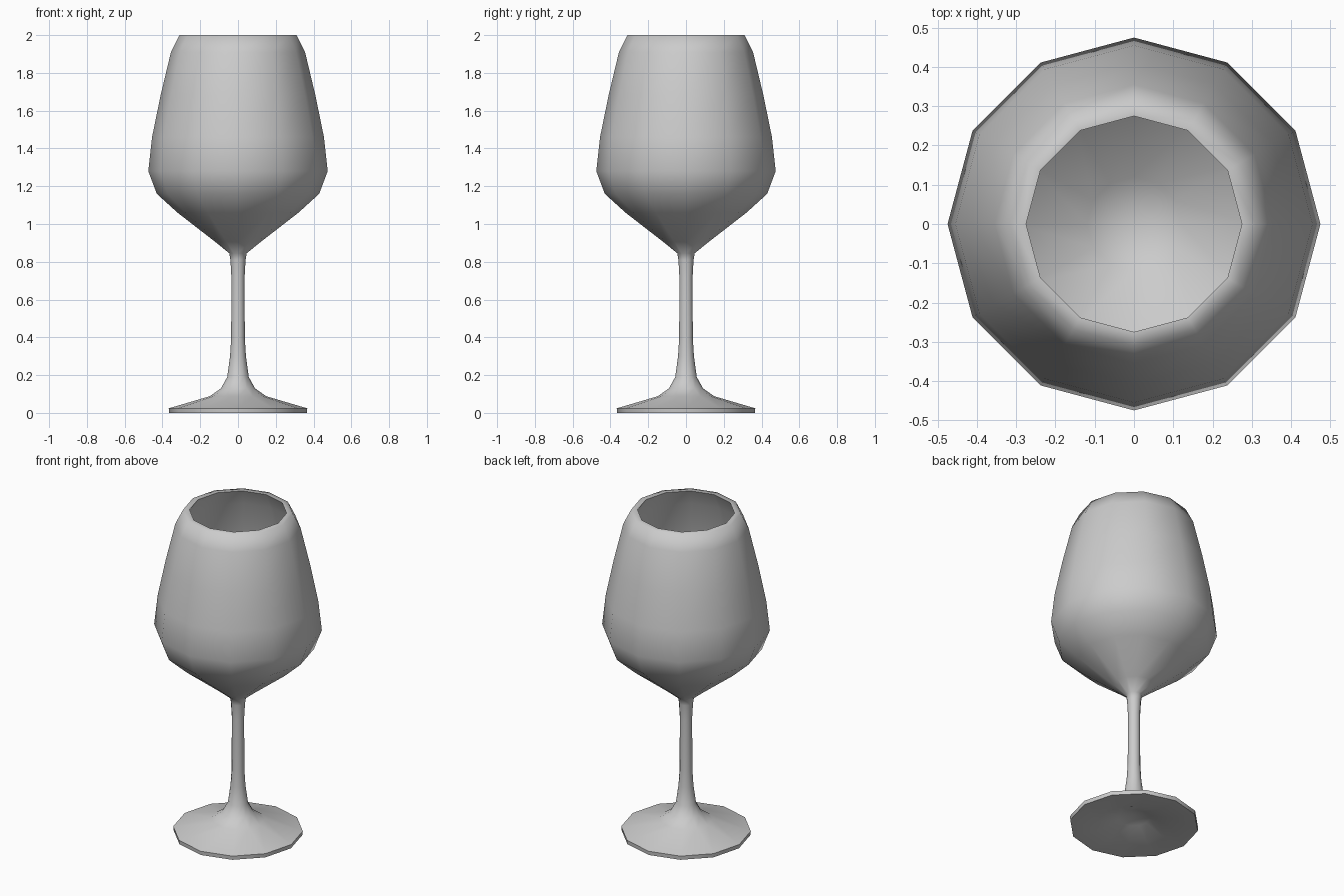
import bpy, bmesh, math

if "Cube" in bpy.data.objects:
    bpy.data.objects.remove(bpy.data.objects["Cube"])

SIDES = 12

# Closed profile (radius, height): underside, foot, stem, outer bowl, rim, inner bowl
profile = [
    (0, 0.07), (0.09, 0.05), (0.21, 0.008), (0.365, 0.0),
    (0.367, 0.024), (0.15, 0.088), (0.09, 0.13), (0.057, 0.19), (0.042, 0.30),
    (0.036, 0.40), (0.035, 0.72), (0.040, 0.81), (0.046, 0.845),
    (0.12, 0.905), (0.32, 1.06), (0.43, 1.16), (0.475, 1.28), (0.455, 1.46),
    (0.41, 1.68), (0.355, 1.91), (0.31, 2.0),
    (0.275, 2.0), (0.325, 1.90), (0.38, 1.67), (0.424, 1.45), (0.442, 1.29),
    (0.402, 1.185), (0.30, 1.085), (0.12, 0.95), (0, 0.90),
]


def lathe(name, points):
    bm = bmesh.new()
    rings = []
    for r, z in points:
        n = SIDES if r else 1
        rings.append([bm.verts.new((r * math.cos(2 * math.pi * i / SIDES),
                                    r * math.sin(2 * math.pi * i / SIDES), z))
                      for i in range(n)])
    for a, b in zip(rings, rings[1:]):
        for i in range(SIDES):
            j = (i + 1) % SIDES
            quad = [a[i % len(a)], a[j % len(a)], b[j % len(b)], b[i % len(b)]]
            bm.faces.new(list(dict.fromkeys(quad)))
    bmesh.ops.recalc_face_normals(bm, faces=bm.faces)
    mesh = bpy.data.meshes.new(name)
    bm.to_mesh(mesh)
    bm.free()
    obj = bpy.data.objects.new(name, mesh)
    bpy.context.collection.objects.link(obj)
    return obj


# Stemmed glass, smooth apart from the lip and the foot edge
glass = lathe("wine_glass", profile)
bpy.context.view_layer.objects.active = glass
glass.select_set(True)
bpy.ops.object.shade_smooth_by_angle(angle=math.radians(65))
